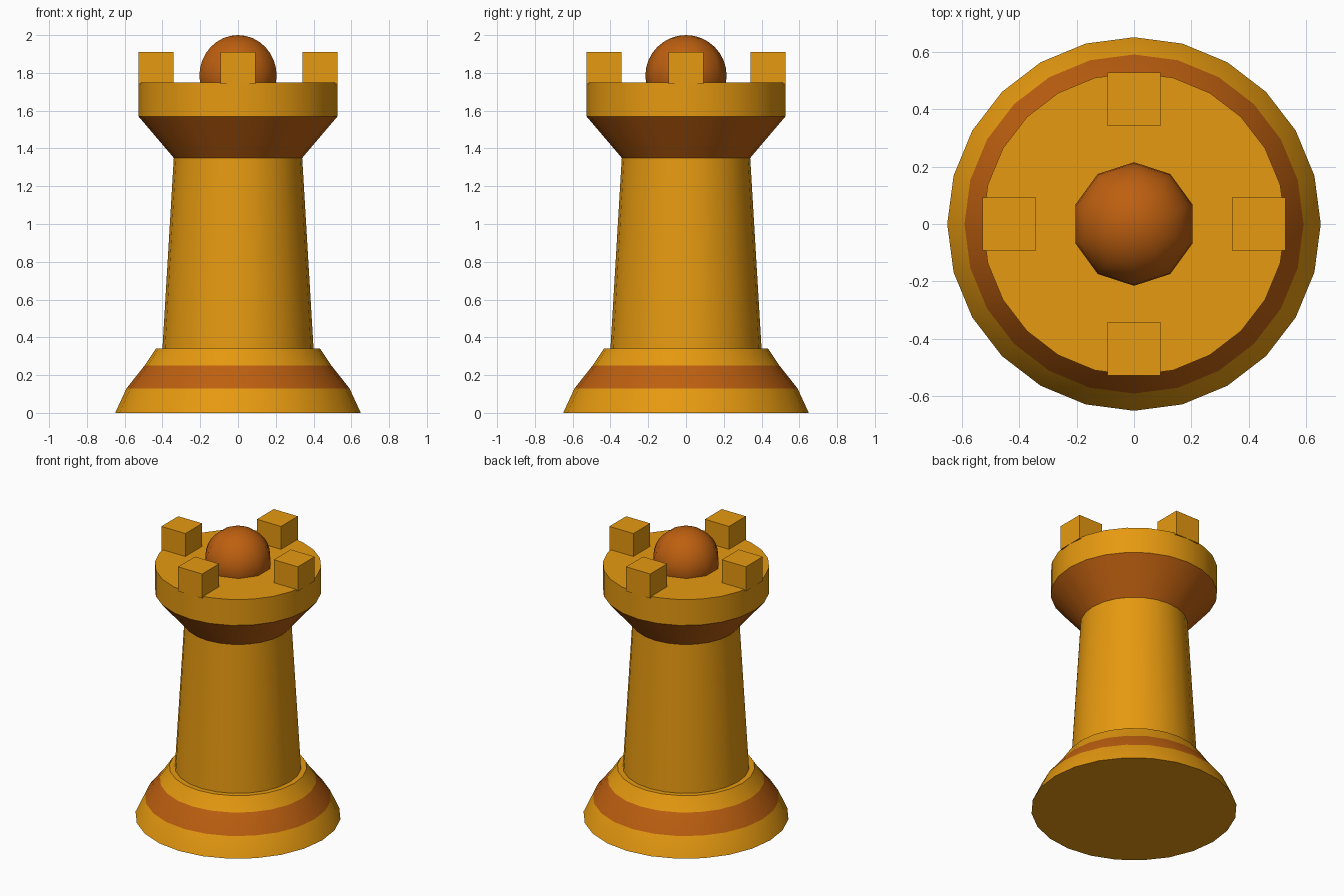
import bpy
import bmesh
from math import cos, sin, pi, radians
from mathutils import Matrix

cube = bpy.data.objects.get("Cube")
if cube:
    bpy.data.objects.remove(cube, do_unlink=True)


def make_material(name, rgb):
    mat = bpy.data.materials.new(name)
    mat.use_nodes = True
    mat.diffuse_color = (*rgb, 1)
    mat.node_tree.nodes["Principled BSDF"].inputs["Base Color"].default_value = (*rgb, 1)
    return mat


gold = make_material("golden_yellow", (0.79, 0.32, 0.005))
rust = make_material("rust_orange", (0.51, 0.115, 0.005))


def add_object(name, bm, materials, smooth=True):
    bmesh.ops.recalc_face_normals(bm, faces=bm.faces)
    mesh = bpy.data.meshes.new(name)
    bm.to_mesh(mesh)
    bm.free()
    for mat in materials:
        mesh.materials.append(mat)
    obj = bpy.data.objects.new(name, mesh)
    bpy.context.collection.objects.link(obj)
    if smooth:
        bpy.ops.object.select_all(action='DESELECT')
        obj.select_set(True)
        bpy.context.view_layer.objects.active = obj
        bpy.ops.object.shade_smooth_by_angle(angle=radians(40))
    return obj


def lathe(name, profile, materials, band=None, sides=24):
    """Closed turned solid from (radius, height) points; band is the second-colour segment."""
    bm = bmesh.new()
    rings = [[bm.verts.new((r * cos(2 * pi * i / sides), r * sin(2 * pi * i / sides), z))
              for i in range(sides)] for r, z in profile]
    for level, (low, high) in enumerate(zip(rings, rings[1:])):
        for i in range(sides):
            j = (i + 1) % sides
            face = bm.faces.new((low[i], low[j], high[j], high[i]))
            face.material_index = int(level == band)
    bm.faces.new(rings[0])
    bm.faces.new(rings[-1])
    return add_object(name, bm, materials)


# Turned body, from the foot up
lathe("base", [(0.65, 0), (0.59, 0.13), (0.495, 0.25), (0.435, 0.34)], [gold, rust], band=1)
lathe("column", [(0.40, 0.34), (0.34, 1.35)], [gold])
lathe("flared_collar", [(0.34, 1.35), (0.527, 1.57)], [rust])
lathe("battlement_deck", [(0.527, 1.57), (0.527, 1.75)], [gold])

# Four square battlements around the rim
for i, side in enumerate(("left", "back", "right", "front")):
    bm = bmesh.new()
    place = (Matrix.Rotation(i * pi / 2, 4, 'Z') @ Matrix.Translation((0.434, 0, 1.825))
             @ Matrix.Diagonal((0.186, 0.186, 0.17, 1)))
    bmesh.ops.create_cube(bm, size=1, matrix=place)
    add_object("battlement_" + side, bm, [gold], smooth=False)

# Ball set into the deck
bm = bmesh.new()
bmesh.ops.create_uvsphere(bm, u_segments=10, v_segments=16, radius=0.215,
                          matrix=Matrix.Translation((0, 0, 1.785)))
add_object("top_ball", bm, [rust])
